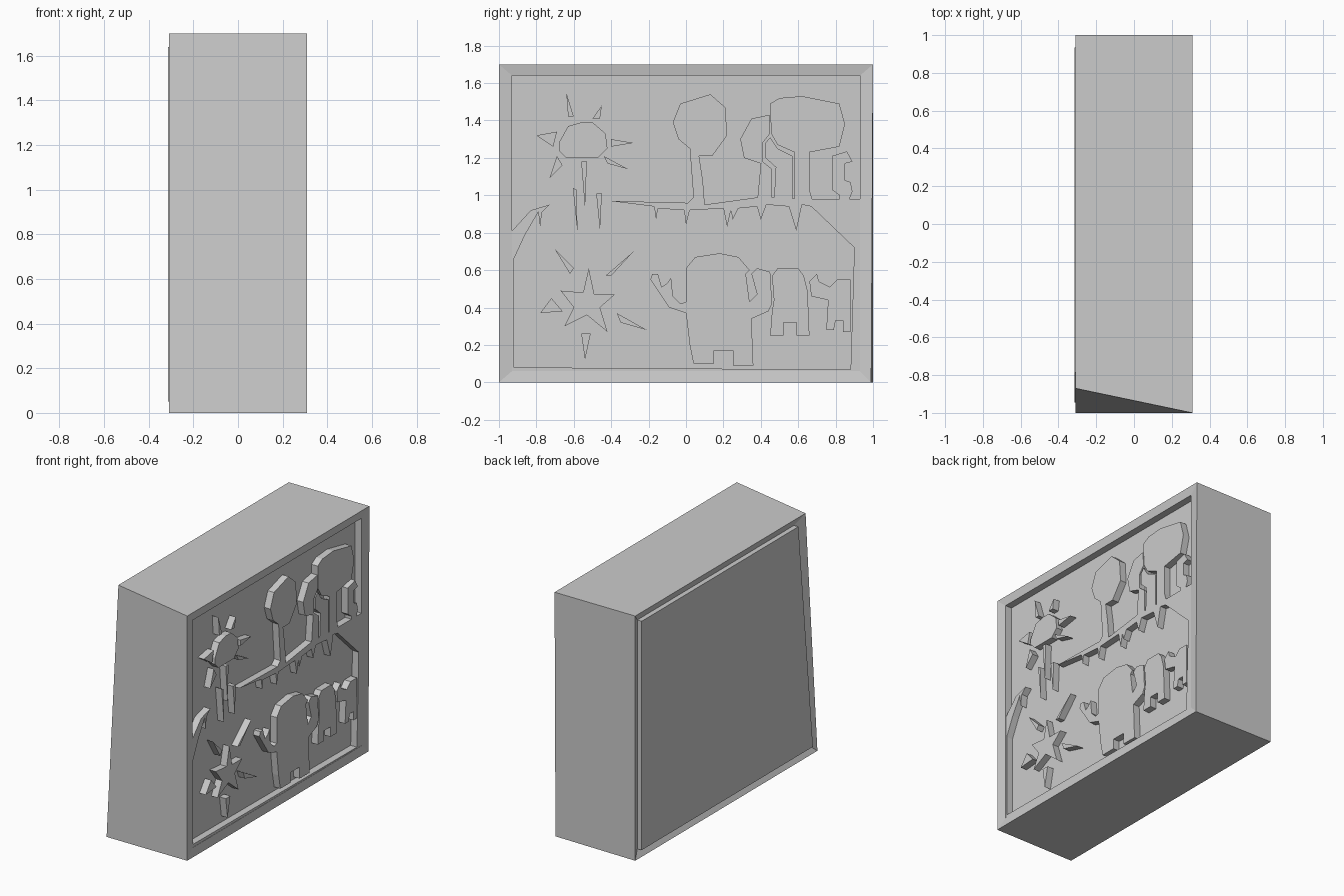
import bpy, bmesh

FLOOR, RAISED = 0.25, 0.298   # x of the recess floor and of the relief surface


def finish(name, bm):
    bmesh.ops.recalc_face_normals(bm, faces=bm.faces)
    mesh = bpy.data.meshes.new(name)
    bm.to_mesh(mesh)
    bm.free()
    ob = bpy.data.objects.new(name, mesh)
    bpy.context.collection.objects.link(ob)
    return ob


def lofted(name, rings):
    """Closed block from rings of (x, four (y, z) corners)."""
    bm = bmesh.new()
    loops = [[bm.verts.new((x, y, z)) for y, z in pts] for x, pts in rings]
    for a, b in zip(loops, loops[1:]):
        for i in range(4):
            j = (i + 1) % 4
            bm.faces.new((a[i], a[j], b[j], b[i]))
    bm.faces.new(loops[0])
    bm.faces.new(loops[-1])
    return finish(name, bm)


def relief(name, *outlines):
    """Raised flat shapes; outlines are (y, z) in hundredths of a unit."""
    bm = bmesh.new()
    for pts in outlines:
        low = [bm.verts.new((FLOOR - 0.01, y / 100, z / 100)) for y, z in pts]
        top = [bm.verts.new((RAISED, y / 100, z / 100)) for y, z in pts]
        bm.faces.new(low)
        bm.faces.new(top)
        for i in range(len(pts)):
            j = (i + 1) % len(pts)
            bm.faces.new((low[i], low[j], top[j], top[i]))
    return finish(name, bm)


# Block with a bevelled rim and recess on the picture side, skewed back edge
inner = [(-.93, .06), (.93, .06), (.93, 1.64), (-.93, 1.64)]
outer = [(-1, 0), (.99, 0), (1, 1.7), (-1, 1.7)]
rear = [(-1, 0), (1, 0), (1, 1.7), (-.87, 1.7)]
rear_in = [(-.945, .05), (.935, .05), (.935, 1.64), (-.785, 1.64)]
lofted("block", [(FLOOR, inner), (.30, inner), (.31, outer),
                 (-.31, rear), (-.28, rear_in)])

# Slab standing slightly proud of the rear rim
lofted("rear_panel", [(-.26, rear_in), (-.314, rear_in)])

# Ground with hanging roots, cave border and left hill
relief("ground", [
    (-41, 97), (-17, 94), (-16, 87), (-15, 93), (-1, 92), (0, 84), (2, 92),
    (20, 93), (22, 83), (24, 92), (25, 87), (28, 93), (38, 94), (40, 87),
    (43, 95), (55, 94), (59, 81), (62, 95), (67, 94), (90, 72), (88, 6.8),
    (-92, 8), (-92, 66), (-86, 79), (-79, 91), (-78, 83), (-77, 91),
    (-73, 95), (-83, 92), (-93, 81), (-93.5, 5.5), (93.5, 5.5), (93.5, 98),
    (68, 98), (39, 99), (10, 95), (0, 96)])

# Trees and bush
relief("round_tree", [
    (0, 95), (4, 99), (2, 125), (-4, 130), (-7, 139), (-3, 149), (13, 154),
    (21, 147), (22, 132), (14, 121), (7, 121), (9, 108), (10, 95)])
relief("small_tree", [
    (38, 96), (40, 117), (31, 120), (29, 130), (35, 141), (44.5, 143),
    (45, 133), (41, 128), (41, 118), (46, 114), (46, 96)])
relief("middle_trunk", [
    (47, 96), (48, 115), (42.5, 120), (42.5, 128), (45, 131), (49, 125),
    (57, 121), (57, 96)])
relief("big_tree", [
    (58, 96), (58, 123), (49, 127), (45.5, 133), (45, 149), (50, 152),
    (62, 153), (82, 149), (85, 138), (82, 126), (66, 123), (66, 103),
    (68, 96)])
relief("bush", [
    (82, 97), (82, 100), (78, 103), (78, 121), (86, 123.5), (89, 118),
    (85, 117), (85, 108), (88, 107), (89, 102), (87, 97)])

# Sun and star with their rays
relief("sun", [(-68, 128), (-63, 137), (-56, 139), (-50, 139), (-43, 133),
               (-42, 125), (-47, 120), (-64, 120), (-68, 124)])
relief("sun_rays",
       [(-64, 155), (-63, 142), (-60, 142)], [(-45, 148), (-50, 141), (-46, 141)],
       [(-40, 130), (-28, 128), (-40, 126)], [(-44, 121), (-31, 114), (-42, 117)],
       [(-56, 118), (-53, 118), (-54, 93)], [(-69, 121), (-73, 109), (-66, 116)],
       [(-80, 132), (-69, 134), (-71, 126)], [(-60.5, 104), (-58.5, 103), (-58, 80)],
       [(-48, 101), (-45, 101), (-46, 81)])
relief("star", [(-52, 61), (-49, 47), (-38, 47), (-46, 40), (-42, 27),
                (-53, 36), (-65, 30), (-60, 40), (-67, 49), (-55, 48)])
relief("star_rays",
       [(-70, 71), (-60, 61), (-62, 58)], [(-28, 70), (-43, 57), (-40, 57)],
       [(-72, 45), (-66, 38), (-78, 37)], [(-37, 37), (-21, 28), (-35, 32)],
       [(-56, 26), (-51, 26), (-54, 12)])

# Cave figures
relief("big_figure", [
    (0, 61), (5, 67), (18, 69), (28, 67), (34, 60), (32, 58), (34, 43),
    (38, 47), (35, 58), (38, 61), (45, 59), (46, 42), (44, 38), (35, 34),
    (36, 9), (25, 9), (25, 17), (15, 17), (15, 10), (4, 10), (2, 20),
    (0, 37), (-9, 40), (-19, 55), (-18, 58), (-15, 58), (-13, 51),
    (-10, 53), (-8, 56), (-7, 46), (-3, 42), (0, 43)])
relief("middle_figure", [
    (46, 57), (49, 61), (60, 61), (63, 57), (65, 49), (66, 25), (59, 25),
    (59, 32), (52, 32), (52, 25), (45, 25), (46, 38), (47, 44)])
relief("small_figure", [
    (66, 54), (70, 58), (71, 54), (77, 51), (81, 55), (88, 55), (88, 27),
    (84, 27), (84, 33), (80, 33), (79, 28), (75, 28), (76, 44), (67, 46)])
